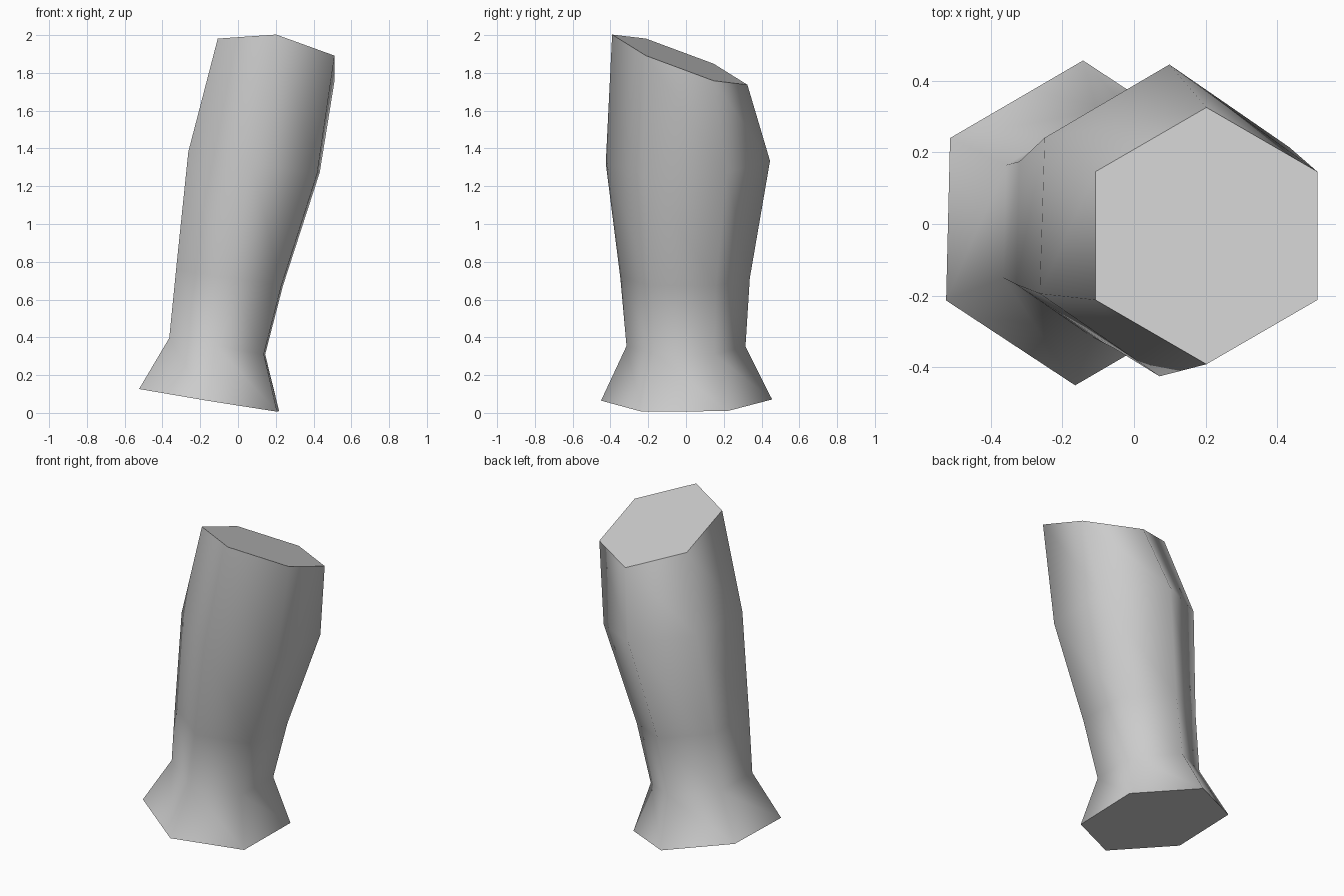
import bpy
import bmesh
from math import cos, sin, radians

cube = bpy.data.objects.get("Cube")
if cube:
    bpy.data.objects.remove(cube, do_unlink=True)

SIDES = 6


def make_material(name, colour):
    mat = bpy.data.materials.new(name)
    mat.use_nodes = True
    mat.diffuse_color = colour
    mat.node_tree.nodes["Principled BSDF"].inputs["Base Color"].default_value = colour
    return mat


def add_ring(bm, centre, radius_x, radius_y, slope_x, slope_y, twist):
    """Tilted hexagon: its height follows a sloping plane."""
    cx, cy, cz = centre
    ring = []
    for i in range(SIDES):
        angle = radians(210 + 360 / SIDES * i + twist)
        dx, dy = radius_x * cos(angle), radius_y * sin(angle)
        ring.append(bm.verts.new((cx + dx, cy + dy, cz + slope_x * dx + slope_y * dy)))
    return ring


bm = bmesh.new()

# Cross-sections from the flared foot up to the slanted top
sections = [
    ((-0.153, 0.003, 0.068), 0.422, 0.453, -0.164, 0.011, -1.5),  # flared base
    ((-0.11, 0, 0.353), 0.289, 0.315, -0.17, 0, -1.5),            # narrow neck
    ((-0.045, -0.005, 0.715), 0.322, 0.343, -0.15, 0, -1.5),      # lower shaft
    ((0.085, 0.01, 1.328), 0.394, 0.435, -0.17, 0.02, -2),        # widest bulge
    ((0.202, -0.033, 1.87), 0.357, 0.358, -0.146, -0.371, 0),     # slanted top
]
rings = [add_ring(bm, *section) for section in sections]

# Smooth side walls, split along one diagonal
for low, high in zip(rings, rings[1:]):
    for i in range(SIDES):
        j = (i + 1) % SIDES
        for corners in ((low[i], low[j], high[i]), (low[j], high[j], high[i])):
            bm.faces.new(corners).smooth = True

# Flat end caps with sharp rims
for cap in (bm.faces.new(rings[0][::-1]), bm.faces.new(rings[-1])):
    cap.smooth = False
    for edge in cap.edges:
        edge.smooth = False

mesh = bpy.data.meshes.new("leg_segment")
bm.to_mesh(mesh)
bm.free()
mesh.materials.append(make_material("light_grey", (0.6, 0.6, 0.6, 1)))
bpy.context.collection.objects.link(bpy.data.objects.new("leg_segment", mesh))
